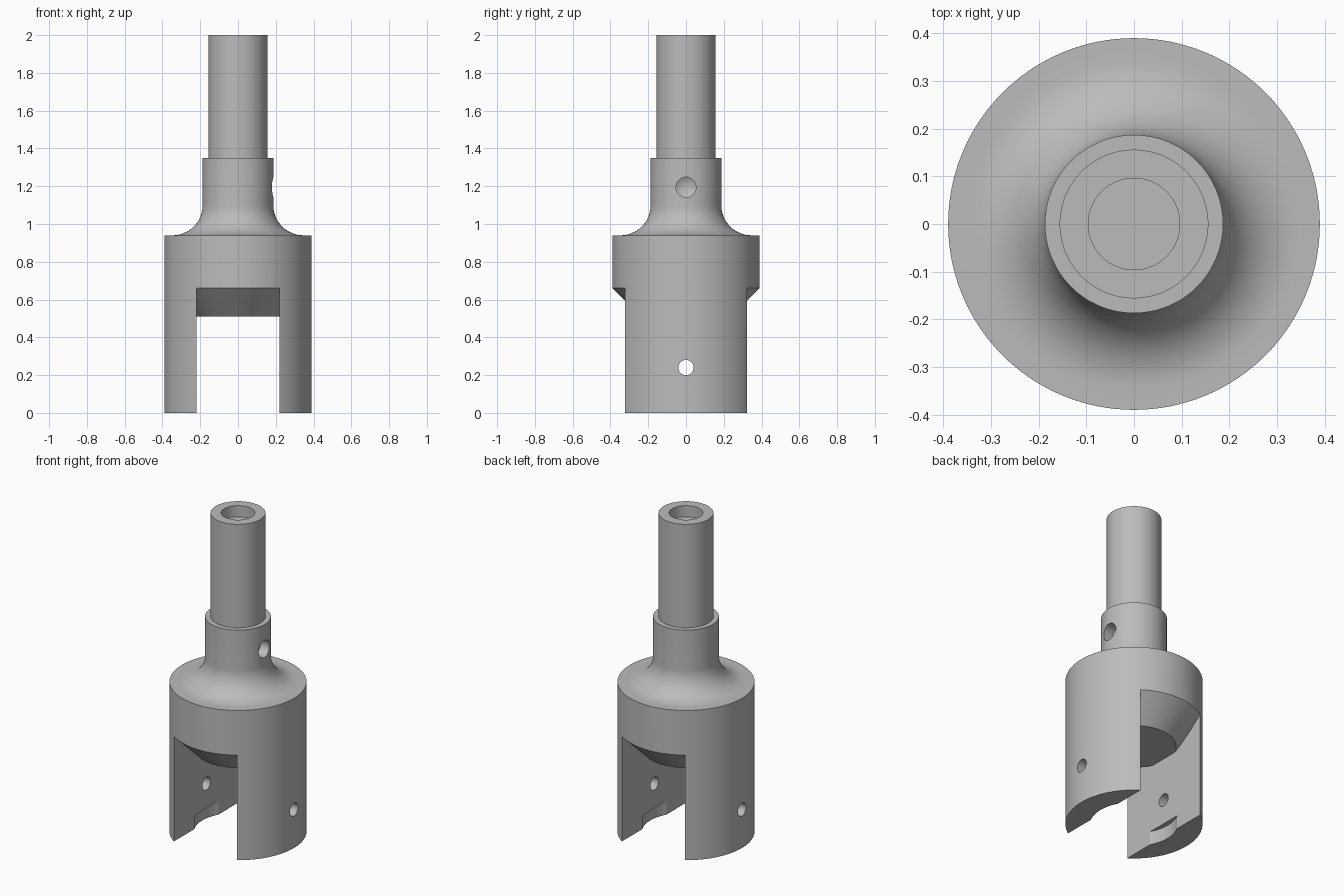
import bpy
import math

SEGMENTS = 128

cube = bpy.data.objects.get("Cube")
if cube:
    bpy.data.objects.remove(cube, do_unlink=True)


def make_material(name, value):
    mat = bpy.data.materials.new(name)
    mat.use_nodes = True
    colour = (value, value, value, 1.0)
    mat.diffuse_color = colour
    mat.node_tree.nodes["Principled BSDF"].inputs["Base Color"].default_value = colour
    return mat


def lathe(name, profile, location=(0, 0, 0), rotation=(0, 0, 0)):
    """Closed solid of revolution; the profile lists (radius, height) upward."""
    verts, faces = [], []
    rings = []
    for r, z in profile:
        count = 1 if r == 0 else SEGMENTS
        rings.append(range(len(verts), len(verts) + count))
        for i in range(count):
            a = math.tau * i / SEGMENTS
            verts.append((r * math.cos(a), r * math.sin(a), z))
    for low, high in zip(rings, rings[1:]):
        for i in range(SEGMENTS):
            j = (i + 1) % SEGMENTS
            if len(low) == 1:
                faces.append((low[0], high[j], high[i]))
            elif len(high) == 1:
                faces.append((low[i], low[j], high[0]))
            else:
                faces.append((low[i], low[j], high[j], high[i]))
    if len(rings[0]) > 1:
        faces.append(tuple(reversed(rings[0])))
    if len(rings[-1]) > 1:
        faces.append(tuple(rings[-1]))
    mesh = bpy.data.meshes.new(name)
    mesh.from_pydata(verts, [], faces)
    obj = bpy.data.objects.new(name, mesh)
    obj.location, obj.rotation_euler = location, rotation
    bpy.context.collection.objects.link(obj)
    return obj


def cut(target, cutter):
    """Subtract the cutter and remove it."""
    mod = target.modifiers.new(cutter.name, "BOOLEAN")
    mod.operation, mod.solver, mod.object = "DIFFERENCE", "EXACT", cutter
    bpy.context.view_layer.objects.active = target
    bpy.ops.object.modifier_apply(modifier=mod.name)
    bpy.data.objects.remove(cutter, do_unlink=True)


# Turned body: fork cylinder, filleted shoulder, neck collar and shaft
body_r, neck_r, shaft_r = 0.39, 0.187, 0.156
shoulder_z, fillet = 0.94, 0.16
profile = [(body_r, 0), (body_r, shoulder_z)]
for i in range(17):
    a = math.pi / 2 * i / 16
    profile.append((neck_r + fillet * (1 - math.sin(a)),
                    shoulder_z + fillet * (1 - math.cos(a))))
profile += [(neck_r, 1.35), (shaft_r, 1.35), (shaft_r, 2)]
fork = lathe("fork_coupling", profile)

# Slot between the arms, leaving a tapered boss at its roof
bpy.ops.mesh.primitive_cube_add(size=1, location=(0, 0, 0.28))
slot = bpy.context.object
slot.name = "slot_cutter"
slot.scale = (0.44, 1.2, 0.76)
boss = lathe("boss_cone", [(0.24, 0.51), (0.74, 1.01)])
cut(slot, boss)
cut(fork, slot)

# Shallow round recess at the foot of both arms
cut(fork, lathe("foot_recess_cutter", [(0.25, -0.1), (0.25, 0.085)]))

# Blind bore in the shaft end
cut(fork, lathe("shaft_bore_cutter", [(0.096, 1.93), (0.096, 2.1)]))

# Pin hole through both arms
along_x = (0, math.pi / 2, 0)
cut(fork, lathe("pin_hole_cutter", [(0.04, -0.6), (0.04, 0.6)], (0, 0, 0.24), along_x))

# Drilled set-screw hole with a conical floor on the left of the neck
cut(fork, lathe("screw_hole_cutter", [(0, 0.09), (0.053, 0.12), (0.053, 0.3)],
                (0, 0, 1.195), along_x))

# Single grey metal finish
fork.data.materials.clear()
fork.data.materials.append(make_material("grey_metal", 0.5))
bpy.ops.object.select_all(action="DESELECT")
fork.select_set(True)
bpy.context.view_layer.objects.active = fork
bpy.ops.object.shade_smooth_by_angle(angle=math.radians(25))
